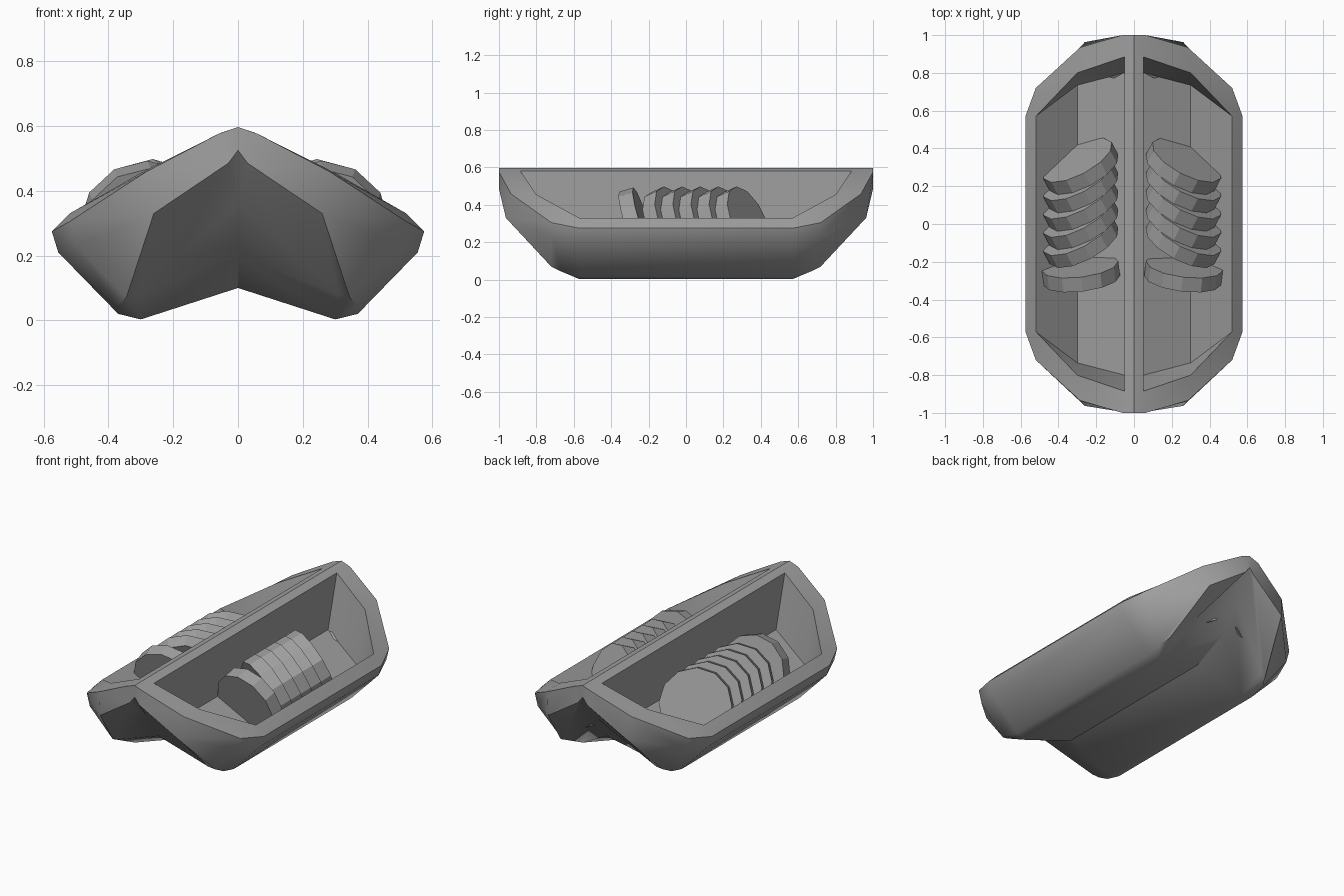
import bpy, bmesh, math
from mathutils import Vector

if "Cube" in bpy.data.objects:
    bpy.data.objects.remove(bpy.data.objects["Cube"])

grey = bpy.data.materials.new("plain_grey")
grey.use_nodes = True
GREY = (0.35, 0.35, 0.35, 1)
grey.diffuse_color = GREY
grey.node_tree.nodes["Principled BSDF"].inputs["Base Color"].default_value = GREY


def make_object(name, bm):
    mesh = bpy.data.meshes.new(name)
    bm.to_mesh(mesh)
    bm.free()
    mesh.materials.append(grey)
    obj = bpy.data.objects.new(name, mesh)
    bpy.context.collection.objects.link(obj)
    return obj


# Rings of one trough, each running from its outer side to the centre of its end
side, low, high = (.52, .57, .33), (.3, .735, .13), (.05, .8, .265)
keel_end = (.3, .57, .003)
floor = [side, side, low, high, high]
opening = [side, side, (.3, .8, .455), (.05, .885, .58), (.05, .885, .58)]
rim = [(.575, .57, .275), (.52, .72, .305), (.285, .935, .458), (.06, 1, .576), (0, 1, .597)]
under_rim = [(.555, .57, .21), (.5, .72, .23), (.26, .963, .33), (.03, 1, .485), (0, 1, .525)]
chine = [(.37, .57, .02), (.37, .67, .045), (.345, .72, .07), (.31, .73, .08), (0, .88, .36)]
keel = [keel_end] * 4 + [(0, .77, .2)]
valley = [keel_end] * 4 + [(0, .55, .1)]


def build_tray():
    bm = bmesh.new()
    rings = []
    for pts in (floor, opening, rim, under_rim, chine, keel, valley):
        full = pts[::-1] + [(x, -y, z) for x, y, z in pts]
        rings.append([bm.verts.new(p) for p in full])
    for a, b in zip(rings, rings[1:]):
        for i in range(len(a) - 1):
            bm.faces.new((a[i], a[i + 1], b[i + 1], b[i]))
    fl, op, ri, va = rings[0], rings[1], rings[2], rings[6]
    # Sloping floor, outer wall, partition wall, top ridge and underside
    bm.faces.new((fl[0], fl[2], fl[7], fl[9]))
    bm.faces.new((fl[2], fl[3], fl[6], fl[7]))
    bm.faces.new((op[0], fl[0], fl[9], op[9]))
    bm.faces.new((ri[0], op[0], op[9], ri[9]))
    bm.faces.new((va[0], va[1], va[8], va[9]))
    # Other trough
    half = bm.verts[:] + bm.edges[:] + bm.faces[:]
    bmesh.ops.mirror(bm, geom=half, axis='X', merge_dist=0.0005)
    bmesh.ops.remove_doubles(bm, verts=bm.verts, dist=0.0005)
    bmesh.ops.recalc_face_normals(bm, faces=bm.faces)
    return make_object("double_tray", bm)


tray = build_tray()
bpy.context.view_layer.objects.active = tray
tray.select_set(True)
bpy.ops.object.shade_smooth_by_angle(angle=math.radians(35))


def add_disc(name, center, turn, lean):
    normal = Vector((math.sin(turn) * math.cos(lean),
                     math.cos(turn) * math.cos(lean), math.sin(lean)))
    bm = bmesh.new()
    bmesh.ops.create_cone(bm, cap_ends=True, segments=12,
                          radius1=.205, radius2=.205, depth=.08)
    obj = make_object(name, bm)
    obj.rotation_euler = normal.to_track_quat('Z', 'Y').to_euler()
    obj.location = center


# Leaning stacks of discs, one in each trough
for label, s, x in (("left", 1, .262), ("right", -1, -.282)):
    for i in range(5):
        add_disc(f"{label}_disc_{i + 1}", (x, .305 - .097 * i, .293),
                 s * math.radians(28), math.radians(22))
    add_disc(f"{label}_front_disc", (x, -.26, .285),
             s * math.radians(7), math.radians(17))
